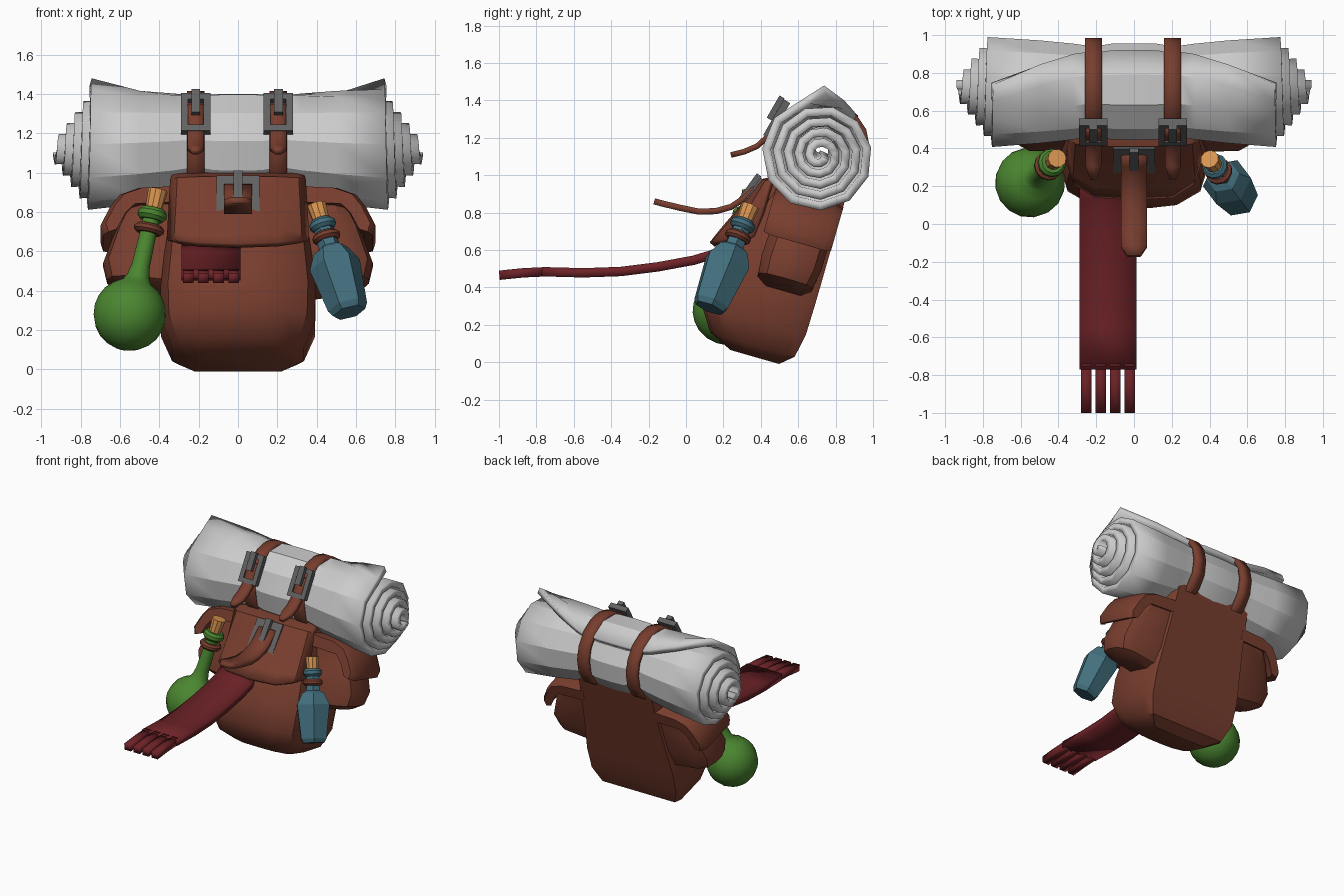
import bpy, bmesh, math
from mathutils import Vector, Matrix

if "Cube" in bpy.data.objects:
    bpy.data.objects.remove(bpy.data.objects["Cube"])

COL = dict(leather=(.19, .048, .028), green=(.07, .24, .03), blue=(.056, .16, .21),
           cork=(.7, .3, .08), cloth=(.15, .016, .02), metal=(.12, .12, .12))
MATS = {}
for k, c in COL.items():
    MATS[k] = bpy.data.materials.new(k)
    MATS[k].diffuse_color = (*c, 1)


def finish(name, bm, mat=None, thick=0, angle=35, bevel=0):
    bmesh.ops.recalc_face_normals(bm, faces=bm.faces)
    me = bpy.data.meshes.new(name)
    bm.to_mesh(me)
    bm.free()
    ob = bpy.data.objects.new(name, me)
    bpy.context.collection.objects.link(ob)
    if mat:
        me.materials.append(MATS[mat])
    if thick:
        m = ob.modifiers.new("thickness", 'SOLIDIFY')
        m.thickness, m.offset = thick, 0
    if bevel:
        m = ob.modifiers.new("bevel", 'BEVEL')
        m.width, m.segments = bevel, 2
    bpy.ops.object.select_all(action='DESELECT')
    ob.select_set(True)
    bpy.context.view_layer.objects.active = ob
    bpy.ops.object.shade_smooth_by_angle(angle=math.radians(angle))
    return ob


def loft(rows, closed=True, cap=True):
    bm = bmesh.new()
    vs = [[bm.verts.new(p) for p in r] for r in rows]
    n = len(rows[0])
    for a, b in zip(vs, vs[1:]):
        for i in range(n if closed else n - 1):
            j = (i + 1) % n
            bm.faces.new((a[i], a[j], b[j], b[i]))
    if cap and closed:
        bm.faces.new(vs[0])
        bm.faces.new(vs[-1])
    return bm


def P(x, v, u):
    """Leaning bag frame: v towards the back, u up along the bag."""
    return Vector((x, .43 + .961 * v + .276 * u, .01 - .276 * v + .961 * u))


def ribbon(name, pts, x, half, mat, thick, tip=None):
    """Strip along (y, z) points, optionally narrowing at the end."""
    rows = []
    for i, (y, z) in enumerate(pts):
        w = half * (tip if tip and i == len(pts) - 1 else 1)
        rows.append([(x - w, y, z), (x, y, z), (x + w, y, z)])
    return finish(name, loft(rows, closed=False), mat, thick)


def lathe(name, base, top, prof, n, mat, angle=35):
    d = Vector(top) - Vector(base)
    q = d.to_track_quat('Z', 'Y')
    rows = [[Vector(base) + q @ Vector((r * math.cos(2 * math.pi * (i + .5) / n),
                                        r * math.sin(2 * math.pi * (i + .5) / n), t))
             for i in range(n)] for t, r in prof]
    return finish(name, loft(rows), mat, angle=angle)


def ring(name, base, top, t, h, r, mat):
    b = .015
    lathe(name, base, top, [(t, r - b), (t + .3 * h, r), (t + .7 * h, r), (t + h, r - b)], 12, mat)


def buckle(name, loc, tilt, w, h, bar):
    bm = bmesh.new()
    M = Matrix.Translation(loc) @ Matrix.Rotation(math.radians(tilt), 4, 'X')

    def box(c, s):
        bmesh.ops.create_cube(bm, size=1, matrix=M @ Matrix.Translation(c) @ Matrix.Diagonal((*s, 1)))
    for s in (-1, 1):
        box((s * (w - bar) / 2, 0, 0), (bar, .04, h))
        box((0, 0, s * (h - bar) / 2), (w - 2 * bar, .04, bar))
    box((0, -.035, h * .22), (.045, .03, h * .62))     # tongue
    finish(name, bm, 'metal')


# main bag body
half = [(.93, 1), (1, .9), (1, .38), (.9, .16), (.58, .03), (.2, 0)]
sec = half + [(-x, v) for x, v in reversed(half)]
rows = []
for u, hw, vf, vb, lift in [(0, .24, -.2, .07, 0), (.06, .335, -.33, .14, 0), (.19, .39, -.415, .165, 0),
                            (.36, .395, -.42, .168, 0), (.55, .375, -.39, .168, 0), (.75, .355, -.33, .168, 0),
                            (.92, .335, -.25, .168, .12)]:
    rows.append([P(hw * x, vf + (vb - vf) * v, u + lift * v) for x, v in sec])
finish("bag_body", loft(rows), 'leather')

# main flap over the front
rows = []
for u, v, w in [(1.0, .0, .32), (.955, -.2, .33), (.915, -.275, .335), (.72, -.36, .34), (.6, -.415, .345), (.515, -.45, .34)]:
    row = []
    for f, dv, du in [(-1, .17, .07), (-.9, .07, .04), (-.6, .01, .01), (0, 0, 0), (.6, .01, .01), (.9, .07, .04), (1, .17, .07)]:
        k = 1 if u < .6 else .3 if u < .9 else 0
        row.append(P(w * f, v + dv * min(1, (1 - u) * 2.6), u + du * k))
    rows.append(row)
finish("bag_flap", loft(rows, closed=False), 'leather', .035)

# side pockets and their flaps
for s, side in ((-1, "left"), (1, "right")):
    rows = []
    for u, x, v0, v1 in [(.41, .60, -.11, .08), (.45, .665, -.17, .13), (.54, .685, -.18, .15),
                         (.72, .62, -.17, .15), (.86, .55, -.16, .15)]:
        xs = x - .3
        rows.append([P(s * (.3 + xs * a), v0 + (v1 - v0) * b, u + (.04 * a - .04 if u < .5 else 0))
                     for a, b in [(0, 0), (.7, 0), (.93, .15), (1, .4), (1, .65), (.93, .88), (.75, 1), (0, 1)]])
    finish(side + "_pocket", loft(rows), 'leather')
    prof = [(.3, .91), (.5, .90), (.6, .865), (.65, .80), (.70, .70), (.685, .65),
            (.64, .665), (.59, .76), (.54, .81), (.3, .82)]
    rows = []
    for v, k in [(-.205, .93), (-.17, 1), (.13, 1), (.17, .93)]:
        rows.append([P(s * (.3 + (x - .3) * k), v, .78 + (u - .78) * k) for x, u in prof])
    finish(side + "_pocket_flap", loft(rows), 'leather', angle=40)

# rolled blanket: one spiral sheet with a loose, lifted outer end
CY, CZ, N, K = .715, 1.105, 11, 50
STEP = 2 * math.pi / N
TAB = [(0, .87), (.12, .86), (.21, .8), (.32, .86), (.5, .93), (.75, 1), (2, 1)]


def pinch(x):
    x = abs(x)
    for (a, p), (b, q) in zip(TAB, TAB[1:]):
        if x <= b:
            return p + (q - p) * (x - a) / (b - a)


rows = []
for k in range(K + 4):
    j = max(0, k - K)
    t = min(k, K) / K
    r = .03 + .262 * t + .008 * min(j, 1)
    th = math.radians(-220) + (K - k) * STEP
    xe = .94 - .19 * t
    xs = [xe, .5, .32, .25, .17, .12]
    row = []
    for x in xs + [0] + [-x for x in reversed(xs)]:
        s = pinch(x)
        cz = CZ + .16 * (1 - s)
        y, z = CY + r * s * math.cos(th), cz + r * s * math.sin(th)
        if j:
            w = min(1, max(0, (abs(x) - .26) / .49))
            b = math.radians(-220)
            ly = CY + .292 * s * math.cos(b) + .84 * .1 * j
            lz = cz + .292 * s * math.sin(b) + .55 * .1 * j
            y, z = y + (ly - y) * w, z + (lz - z) * w
        row.append((x, y, z))
    rows.append(row)
finish("blanket_roll", loft(rows, closed=False), None, .046, 30)

# blanket straps with buckles and loose tails
for x, side in ((-.215, "left"), (.205, "right")):
    rows = []
    for i in range(17):
        a = 2 * math.pi * i / 16
        y, z = .712 + .257 * math.cos(a), 1.142 + .257 * math.sin(a)
        rows.append([(x - .045, y, z), (x + .045, y, z)])
    bm = loft(rows, closed=False)
    bmesh.ops.remove_doubles(bm, verts=bm.verts, dist=1e-4)
    finish(side + "_blanket_strap", bm, 'leather', .03)
    buckle(side + "_blanket_buckle", (x, .485, 1.3), -30, .15, .22, .035)
    ribbon(side + "_strap_tail", [(.5, 1.34), (.47, 1.26), (.43, 1.2), (.38, 1.155), (.31, 1.125), (.24, 1.108)],
           x, .042, 'leather', .03, .4)

# main closing strap and buckle
ribbon("main_strap", [(.37, .93), (.31, .875), (.24, .83), (.16, .808), (.07, .805), (-.03, .825), (-.12, .847), (-.17, .86)],
       0, .07, 'leather', .033, .5)
buckle("main_buckle", (0, .335, .865), -36, .22, .27, .055)

# scarf with four fringe strips
scarf = [(.26, .63), (.14, .575), (.04, .545), (-.15, .51), (-.35, .485), (-.55, .478), (-.77, .484)]
ribbon("scarf", scarf, -.138, .15, 'cloth', .05)
for i in range(4):
    ribbon("scarf_fringe_%d" % (i + 1), [(-.74, .484), (-.87, .478), (-.998, .465)], -.253 + i * .077, .027, 'cloth', .05)

# round green flask
b, t = (-.55, .22, .28), (-.405, .35, .92)
prof = [(.186 * -math.cos(a), .186 * math.sin(a)) for a in [math.radians(d) for d in range(12, 160, 16)]]
lathe("flask", b, t, prof + [(.2, .058), (.26, .047), (.42, .043), (.56, .045)], 16, 'green')
ring("flask_collar", b, t, .5, .06, .075, 'green')
ring("flask_tie", b, t, .43, .045, .078, 'leather')
lathe("flask_cork", b, t, [(.55, .042), (.66, .05)], 10, 'cork')

# faceted blue bottle
b, t = (.565, .125, .29), (.395, .35, .85)
lathe("bottle", b, t, [(0, .085), (.03, .103), (.27, .132), (.35, .09), (.37, .055), (.52, .05)], 6, 'blue', 20)
ring("bottle_collar", b, t, .47, .055, .068, 'blue')
ring("bottle_tie", b, t, .405, .045, .072, 'leather')
lathe("bottle_cork", b, t, [(.51, .042), (.61, .05)], 10, 'cork')

for m in bpy.data.materials:
    if m.users and not m.is_grease_pencil:
        m.use_nodes = True
        m.node_tree.nodes["Principled BSDF"].inputs["Base Color"].default_value = m.diffuse_color
